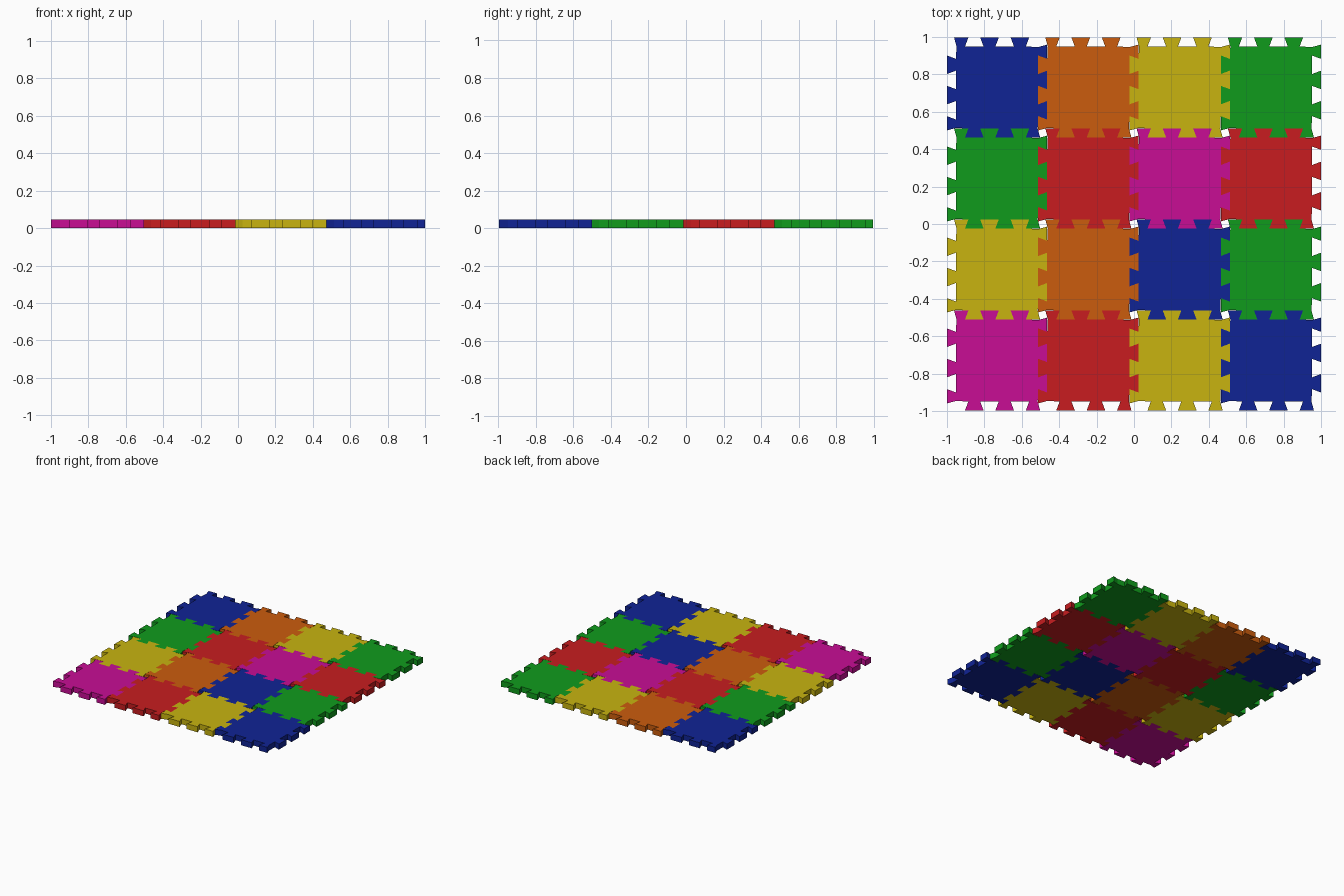
import bpy, bmesh

if "Cube" in bpy.data.objects:
    bpy.data.objects.remove(bpy.data.objects["Cube"])

PITCH_X, PITCH_Y = 0.488, 0.4865   # spacing of the tiles
TAB = 0.048                        # tab depth
THICK = 0.045
FLARE = 0.009                      # dovetail flare of each tab side

COLOURS = {
    "blue": (0.005, 0.017, 0.30, 1),
    "orange": (0.60, 0.107, 0.004, 1),
    "yellow": (0.58, 0.456, 0.005, 1),
    "green": (0.005, 0.33, 0.012, 1),
    "red": (0.58, 0.012, 0.014, 1),
    "magenta": (0.58, 0.004, 0.30, 1),
}
# rows from the front (-y) to the back
ROWS = [
    ["magenta", "red", "yellow", "blue"],
    ["yellow", "orange", "blue", "green"],
    ["green", "red", "magenta", "red"],
    ["blue", "orange", "yellow", "green"],
]

mats = {}
for name, rgba in COLOURS.items():
    mats[name] = bpy.data.materials.new(name + "_foam")
    mats[name].diffuse_color = rgba


def tile_outline():
    """Dovetail edge: three tabs and three gaps, repeated on four sides."""
    half = PITCH_X / 2
    inner, outer = half - TAB / 2, half + TAB / 2
    seg = PITCH_X / 6
    edge = []
    for k in range(3):
        left = -half + 2 * k * seg
        right = left + seg
        if k == 0:      # corner tab
            edge += [(-inner + 0.003, inner), (-inner - 0.010, outer)]
        else:
            edge += [(left + FLARE, inner), (left - FLARE, outer)]
        edge += [(right + FLARE, outer), (right - FLARE, inner)]
    points = []
    for _ in range(4):
        points += edge
        edge = [(y, -x) for x, y in edge]   # quarter turn clockwise
    return points


# one interlocking tile, extruded from its outline
mesh = bpy.data.meshes.new("tile")
bm = bmesh.new()
sy = PITCH_Y / PITCH_X
face = bm.faces.new([bm.verts.new((x, y * sy, 0)) for x, y in tile_outline()])
top = bmesh.ops.extrude_face_region(bm, geom=[face])
bmesh.ops.translate(bm, vec=(0, 0, THICK),
                    verts=[v for v in top["geom"] if isinstance(v, bmesh.types.BMVert)])
bmesh.ops.recalc_face_normals(bm, faces=bm.faces)
bm.to_mesh(mesh)
bm.free()

# four by four mat
for r, row in enumerate(ROWS):
    for c, colour in enumerate(row):
        tile = bpy.data.objects.new(f"{colour}_tile_{r + 1}_{c + 1}", mesh.copy())
        tile.data.materials.append(mats[colour])
        tile.location = ((c - 1.5) * PITCH_X, (r - 1.5) * PITCH_Y, 0)
        bpy.context.collection.objects.link(tile)

for m in bpy.data.materials:
    if m.users and not m.is_grease_pencil:
        m.use_nodes = True
        m.node_tree.nodes["Principled BSDF"].inputs["Base Color"].default_value = m.diffuse_color
